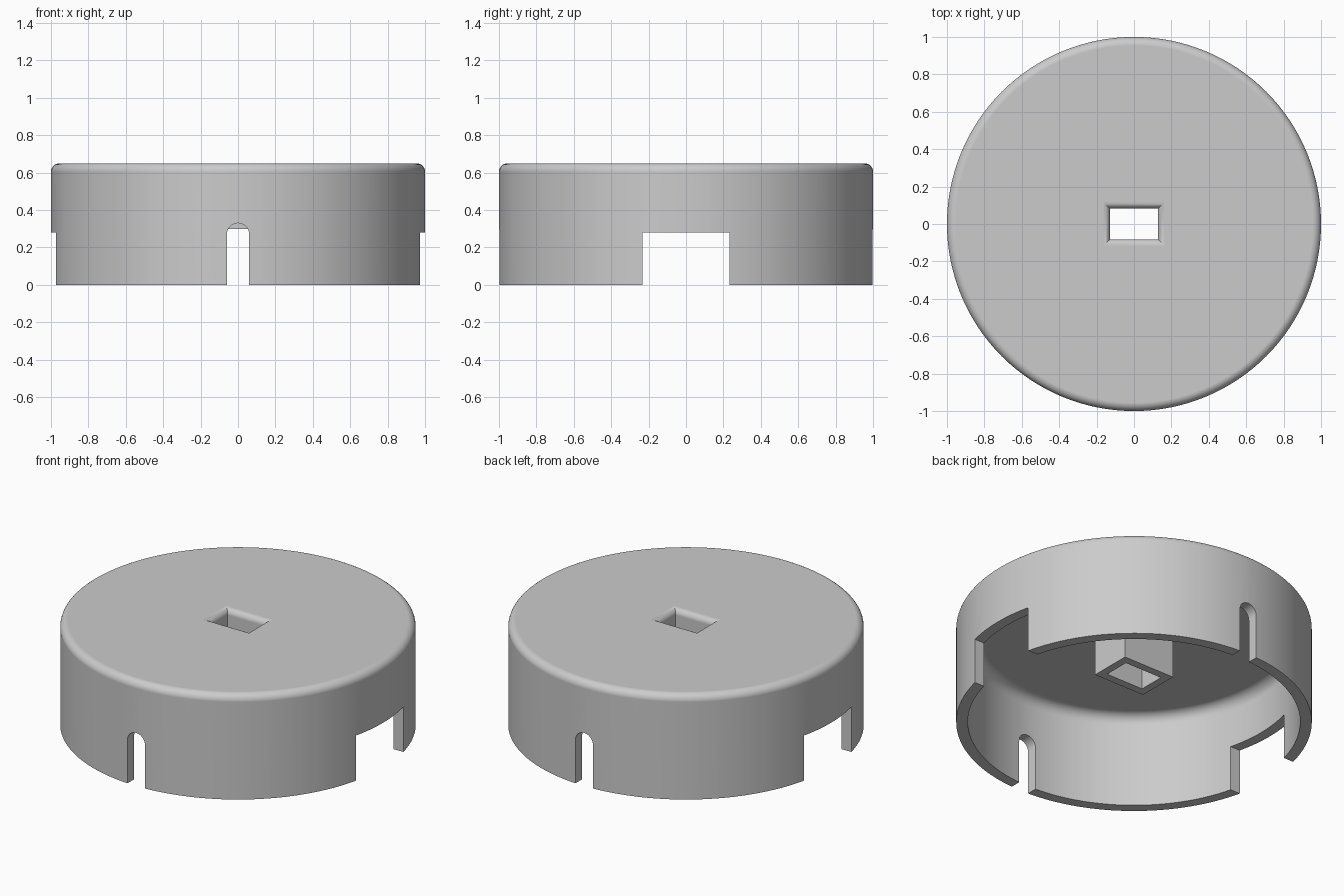
import bpy, bmesh, math

if "Cube" in bpy.data.objects:
    bpy.data.objects.remove(bpy.data.objects["Cube"])

HEIGHT, OUTER, INNER, UNDERSIDE = 0.65, 1.0, 0.935, 0.58
SEGMENTS = 128

grey = bpy.data.materials.new("plain grey")
grey.use_nodes = True
grey.diffuse_color = (0.6, 0.6, 0.6, 1)
grey.node_tree.nodes["Principled BSDF"].inputs["Base Color"].default_value = (0.6, 0.6, 0.6, 1)


def loft(name, rings):
    """Skin a list of equal-length point rings and cap both ends."""
    bm = bmesh.new()
    loops = [[bm.verts.new(p) for p in ring] for ring in rings]
    n = len(loops[0])
    for a, b in zip(loops, loops[1:]):
        for i in range(n):
            j = (i + 1) % n
            bm.faces.new((a[i], a[j], b[j], b[i]))
    bm.faces.new(loops[0])
    bm.faces.new(loops[-1])
    bmesh.ops.recalc_face_normals(bm, faces=bm.faces)
    mesh = bpy.data.meshes.new(name)
    bm.to_mesh(mesh)
    bm.free()
    mesh.materials.append(grey)
    ob = bpy.data.objects.new(name, mesh)
    bpy.context.collection.objects.link(ob)
    return ob


def circle(r, z):
    return [(r * math.cos(2 * math.pi * i / SEGMENTS),
             r * math.sin(2 * math.pi * i / SEGMENTS), z) for i in range(SEGMENTS)]


def rectangle(hx, hy, z):
    return [(-hx, -hy, z), (hx, -hy, z), (hx, hy, z), (-hx, hy, z)]


def arc(cx, cz, r, start, end, steps):
    """Points of an arc in the (x, z) plane, angles in degrees."""
    angles = [math.radians(start + (end - start) * i / steps) for i in range(steps + 1)]
    return [(cx + r * math.cos(a), cz + r * math.sin(a)) for a in angles]


def combine(target, tool, operation):
    """Apply a boolean and remove the tool object."""
    mod = target.modifiers.new("cut", 'BOOLEAN')
    mod.operation, mod.solver, mod.object = operation, 'EXACT', tool
    bpy.context.view_layer.objects.active = target
    bpy.ops.object.modifier_apply(modifier=mod.name)
    bpy.data.objects.remove(tool)


# Round cap: turned shell with a rounded top edge and a filleted inside corner
f_out, f_in = 0.045, 0.065
profile = arc(OUTER - f_out, HEIGHT - f_out, f_out, 90, 0, 8)
profile += [(OUTER, 0), (INNER, 0)]
profile += arc(INNER - f_in, UNDERSIDE - f_in, f_in, 0, 90, 8)
cap = loft("round_cap", [circle(r, z) for r, z in profile])

# Rectangular socket hanging from the underside
combine(cap, loft("socket", [rectangle(0.176, 0.131, z) for z in (0.30, 0.61)]), 'UNION')

# Rectangular hole through cap and socket, flared by a rounded lip at the top
lip = 0.037
hole = [(0, 0.2)] + [(lip + x, z) for x, z in arc(0, HEIGHT - lip, lip, 180, 90, 8)]
hole.append((lip, HEIGHT + 0.05))
combine(cap, loft("hole_cutter", [rectangle(0.128 + o, 0.082 + o, z) for o, z in hole]), 'DIFFERENCE')

# Square-topped notches on the left and right, round-topped slots front and back
for side in (-1, 1):
    notch = [[(side * 1.1 + dx, y, z) for y, z in
              ((-0.233, -0.1), (0.233, -0.1), (0.233, 0.28), (-0.233, 0.28))]
             for dx in (-0.3, 0.3)]
    combine(cap, loft("notch_cutter", notch), 'DIFFERENCE')
    outline = [(-0.06, -0.1), (0.06, -0.1)] + arc(0, 0.27, 0.06, 0, 180, 16)
    slot = [[(x, side * 1.1 + dy, z) for x, z in outline] for dy in (-0.3, 0.3)]
    combine(cap, loft("slot_cutter", slot), 'DIFFERENCE')

# Smooth curved walls, keep the cut edges crisp
bpy.ops.object.select_all(action='DESELECT')
cap.select_set(True)
bpy.context.view_layer.objects.active = cap
bpy.ops.object.shade_smooth_by_angle(angle=math.radians(30))
weighted = cap.modifiers.new("even shading", 'WEIGHTED_NORMAL')
weighted.keep_sharp = True
